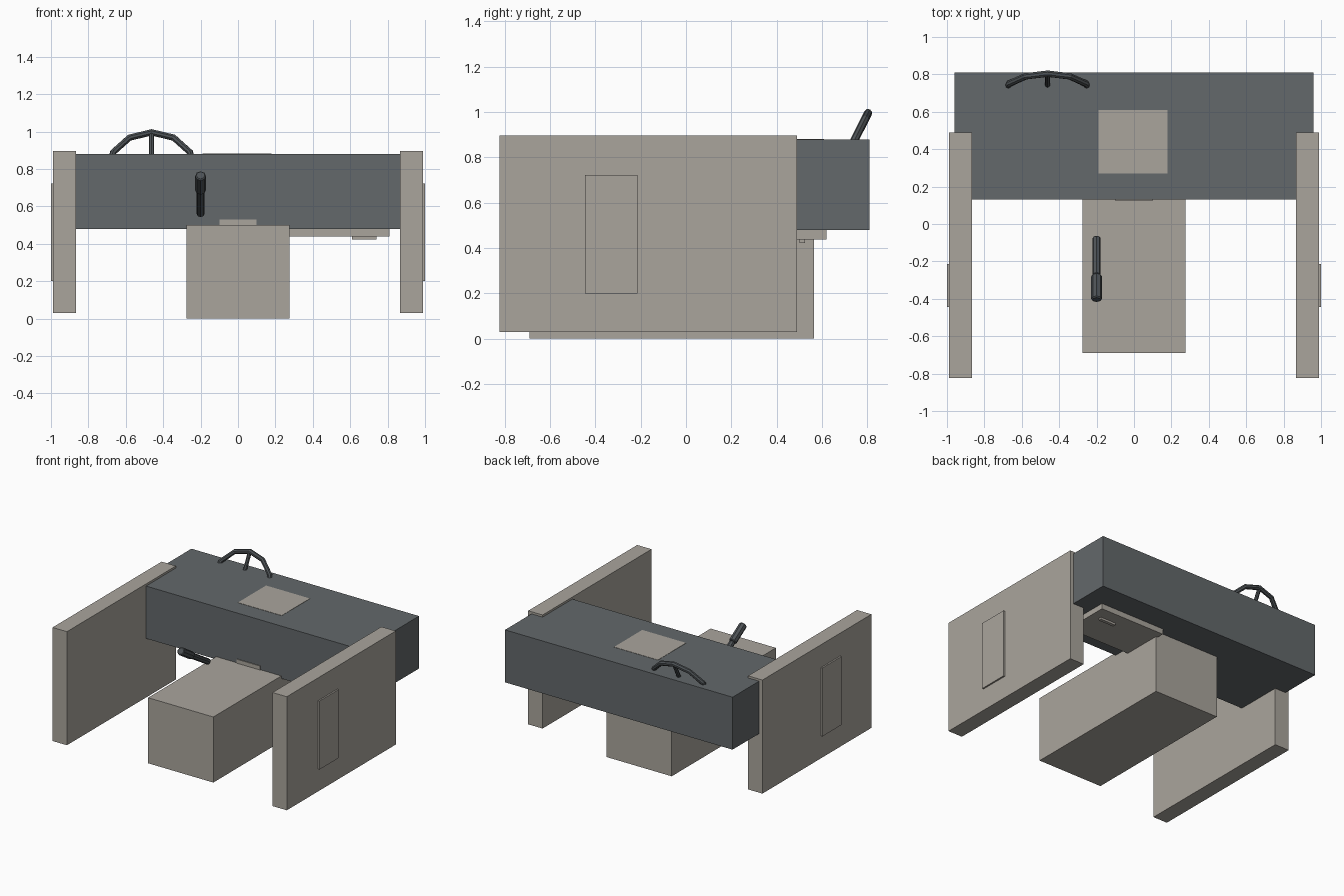
import bpy, math
from mathutils import Vector

default = bpy.data.objects.get("Cube")
if default:
    bpy.data.objects.remove(default, do_unlink=True)


def material(name, rgb):
    m = bpy.data.materials.new(name)
    m.use_nodes = True
    m.diffuse_color = (*rgb, 1)
    m.node_tree.nodes["Principled BSDF"].inputs["Base Color"].default_value = (*rgb, 1)
    return m


BEIGE = material("warm grey", (0.40, 0.375, 0.335))
SLATE = material("slate grey", (0.125, 0.138, 0.145))
DARK = material("dark control grey", (0.075, 0.085, 0.092))


def finish(ob, name, mat):
    ob.name = name
    ob.data.materials.append(mat)
    return ob


def box(name, x, y, z, mat):
    """Box given by its (min, max) span on each axis."""
    bpy.ops.mesh.primitive_cube_add(size=1, location=[sum(s) / 2 for s in (x, y, z)])
    ob = bpy.context.object
    ob.scale = [s[1] - s[0] for s in (x, y, z)]
    bpy.ops.object.transform_apply(location=False, rotation=False, scale=True)
    return finish(ob, name, mat)


def rod(name, a, b, radius, mat, sides=8, bevel=0):
    """Straight faceted rod between two points."""
    a, b = Vector(a), Vector(b)
    bpy.ops.mesh.primitive_cylinder_add(vertices=sides, radius=radius, depth=(b - a).length,
                                        location=(a + b) / 2)
    ob = bpy.context.object
    ob.rotation_euler = (b - a).to_track_quat('Z', 'Y').to_euler()
    if bevel:
        mod = ob.modifiers.new("soft_ends", 'BEVEL')
        mod.width = bevel
        mod.segments = 1
        mod.limit_method = 'ANGLE'
        mod.angle_limit = math.radians(60)
    return finish(ob, name, mat)


# Dashboard and central console
box("dashboard", (-0.96, 0.96), (0.13, 0.81), (0.48, 0.88), SLATE)
box("centre_console", (-0.275, 0.275), (-0.69, 0.565), (0, 0.5), BEIGE)
box("console_trim", (-0.10, 0.10), (0.124, 0.2), (0.49, 0.53), BEIGE)
box("dashboard_top_plate", (-0.19, 0.18), (0.27, 0.61), (0.875, 0.882), BEIGE)

# Glove compartment hanging below the dashboard
box("glove_compartment", (0.26, 0.81), (0.26, 0.62), (0.438, 0.49), BEIGE)
box("glove_compartment_handle", (0.61, 0.74), (0.502, 0.526), (0.422, 0.445), BEIGE)

# Doors with a raised outer panel
for side, sx in (("left", 1), ("right", -1)):
    box(side + "_door", sorted((sx * 0.867, sx * 0.988)), (-0.823, 0.49), (0.03, 0.896), BEIGE)
    box(side + "_door_panel", sorted((sx * 0.98, sx)), (-0.445, -0.215), (0.2, 0.722), BEIGE)

# Tilted steering wheel sunk into the dashboard
hub, wheel_radius = Vector((-0.462, 0.698, 0.785)), 0.236
tilt = math.radians(63.4)
bpy.ops.mesh.primitive_torus_add(major_segments=12, minor_segments=8, major_radius=wheel_radius,
                                 minor_radius=0.018, location=hub, rotation=(tilt, 0, 0))
finish(bpy.context.object, "steering_wheel_rim", DARK)
up = Vector((0, math.cos(tilt), math.sin(tilt)))
rod("steering_wheel_spoke", hub, hub + up * wheel_radius, 0.014, DARK)

# Lever above the console, with a thicker grip
low, mid, top = (-0.2, -0.072, 0.559), (-0.2, -0.275, 0.684), (-0.2, -0.405, 0.766)
rod("lever_shaft", low, mid, 0.022, DARK, bevel=0.005)
rod("lever_grip", mid, top, 0.029, DARK, bevel=0.006)
